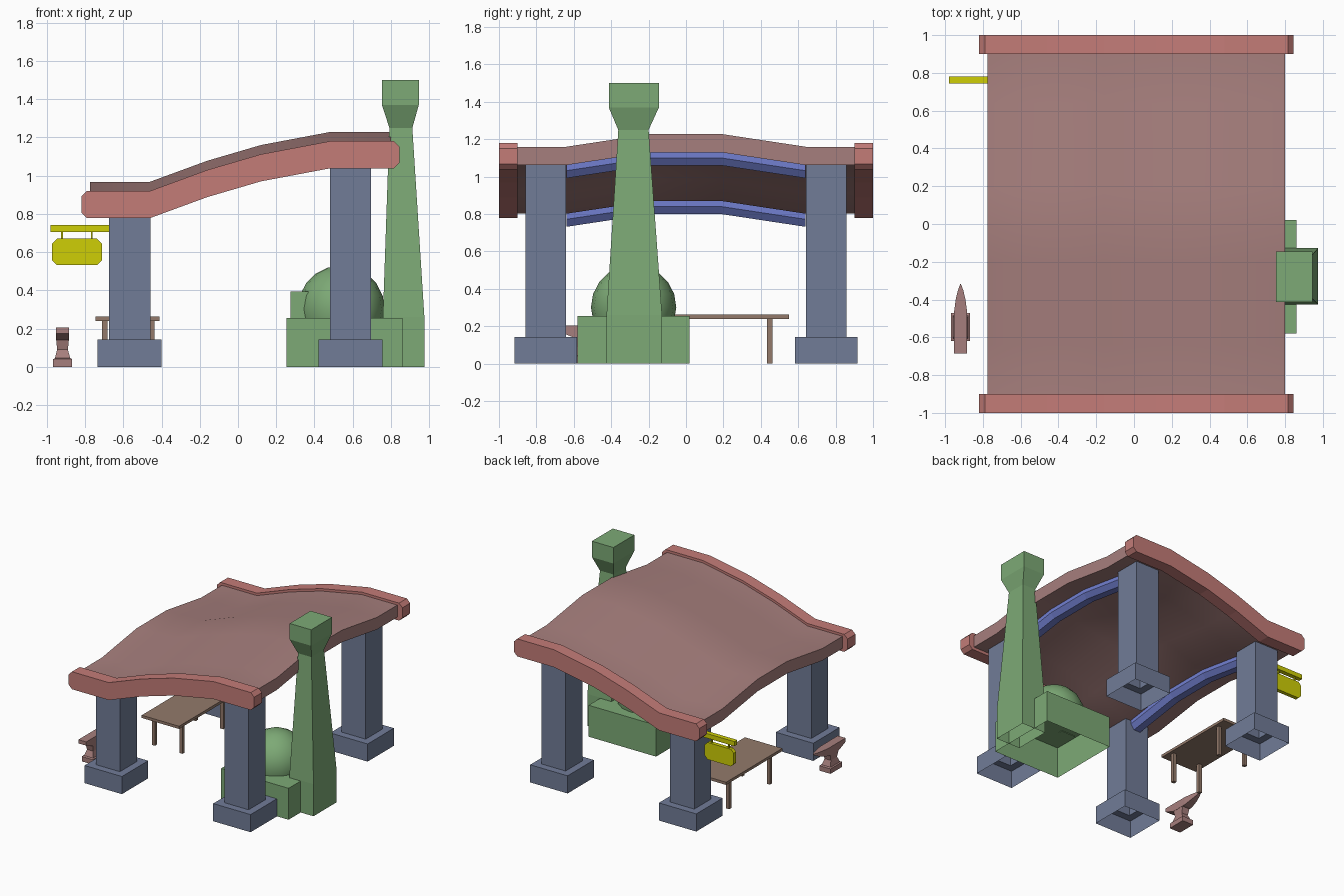
import bpy
import bmesh
import math

cube = bpy.data.objects.get("Cube")
if cube:
    bpy.data.objects.remove(cube, do_unlink=True)


def material(name, *rgb):
    m = bpy.data.materials.new(name)
    m.use_nodes = True
    col = [(c / 255) ** 2.2 for c in rgb] + [1]
    m.diffuse_color = col
    m.node_tree.nodes["Principled BSDF"].inputs["Base Color"].default_value = col
    return m


ROOF = material("dusty brown", 165, 126, 124)
TRIM = material("rose", 194, 123, 119)
STONE = material("slate", 112, 123, 150)
GREEN = material("green", 124, 168, 117)
BLUE = material("blue", 114, 127, 208)
YELLOW = material("yellow", 206, 206, 14)
WOOD = material("wood brown", 146, 121, 106)


def finish(name, bm, mat, smooth=False, fix=True):
    if fix:
        bmesh.ops.recalc_face_normals(bm, faces=bm.faces)
    mesh = bpy.data.meshes.new(name)
    bm.to_mesh(mesh)
    bm.free()
    ob = bpy.data.objects.new(name, mesh)
    bpy.context.scene.collection.objects.link(ob)
    mesh.materials.append(mat)
    if smooth:
        bpy.ops.object.select_all(action="DESELECT")
        ob.select_set(True)
        bpy.context.view_layer.objects.active = ob
        bpy.ops.object.shade_smooth_by_angle(angle=math.radians(35))
    return ob


def loft(name, rings, mat, smooth=False, bottom=True, top=True):
    """Skin a list of equal-length point rings."""
    bm = bmesh.new()
    vs = [[bm.verts.new(p) for p in ring] for ring in rings]
    n = len(vs[0])
    for a, b in zip(vs, vs[1:]):
        for i in range(n):
            j = (i + 1) % n
            bm.faces.new((a[i], a[j], b[j], b[i]))
    if bottom:
        bm.faces.new(vs[0][::-1])
    if top:
        bm.faces.new(vs[-1])
    return finish(name, bm, mat, smooth, fix=bottom and top)


def rect(x0, x1, y0, y1, z):
    return [(x0, y0, z), (x1, y0, z), (x1, y1, z), (x0, y1, z)]


def box(name, x0, x1, y0, y1, z0, z1, mat, bottom=True):
    return loft(name, [rect(x0, x1, y0, y1, z) for z in (z0, z1)], mat, bottom=bottom)


def square(cx, cy, r, z):
    return rect(cx - r, cx + r, cy - r, cy + r, z)


# Roof curve along x, and its crown along y
CURVE = [(-0.46, 0.92), (-0.16, 1.03), (0.12, 1.112), (0.48, 1.18)]
CROWN = [(-0.9, 0), (-0.64, 0), (-0.19, 0.068), (0.19, 0.068), (0.64, 0), (0.9, 0)]


def roof_ring(y, lift):
    line = [(-0.775, 0.92)] + CURVE + [(0.8, 1.18)]
    upper = [(x, y, z - 0.02 + lift) for x, z in line]
    return upper + [(x, y, z - 0.098) for x, y, z in reversed(upper)]


loft("roof", [roof_ring(y, lift) for y, lift in CROWN], ROOF, smooth=True)

# Gable trims with chamfered ends
H, C = 0.142, 0.03
top_line = [(-0.82 + C, 0.92)] + CURVE + [(0.845 - C, 1.18)]
outline = (top_line + [(0.845, 1.18 - C), (0.845, 1.18 - H + C)]
           + [(x, z - H) for x, z in reversed(top_line)]
           + [(-0.82, 0.92 - H + C), (-0.82, 0.92 - C)])
for label, y in (("front", -1), ("back", 0.9)):
    loft(label + "_gable_trim", [[(x, yy, z) for x, z in outline] for yy in (y, y + 0.1)], TRIM)

# Pillars on hollow footings, and the bowed beams between them
for side, cx, top in (("left", 0.588, 1.07), ("right", -0.567, 0.81)):
    for end, cy in (("front", -0.75), ("back", 0.75)):
        loft(f"{end}_{side}_pillar",
             [square(cx, cy, r, z) for r, z in
              ((0.168, 0), (0.168, 0.143), (0.108, 0.143), (0.108, top))],
             STONE, bottom=False)
    rings = []
    for y, lift in CROWN[1:-1]:
        z = top - 0.008 + lift
        rings.append([(cx + dx, y, z + dz) for dx, dz in
                      ((-0.06, 0), (-0.06, -0.03), (-0.03, -0.07),
                       (0.03, -0.07), (0.06, -0.03), (0.06, 0))])
    loft(side + "_beam", rings, BLUE)

# Forge: hearth, dome, mouth and chimney
box("hearth", 0.255, 0.86, -0.58, 0.02, 0, 0.255, GREEN, bottom=False)

bm = bmesh.new()
bmesh.ops.create_uvsphere(bm, u_segments=16, v_segments=10, radius=0.228)
bmesh.ops.translate(bm, verts=bm.verts, vec=(0.54, -0.28, 0.302))
bmesh.ops.bisect_plane(bm, geom=bm.verts[:] + bm.edges[:] + bm.faces[:],
                       plane_co=(0, 0, 0.255), plane_no=(0, 0, 1), clear_inner=True)
finish("forge_dome", bm, GREEN, smooth=True)

for label, y in (("front", -0.39), ("back", -0.2)):
    box(label + "_mouth_jamb", 0.275, 0.4, y, y + 0.03, 0.25, 0.365, GREEN)
box("mouth_lintel", 0.275, 0.4, -0.39, -0.17, 0.365, 0.395, GREEN)

loft("chimney", [rect(0.758, 0.975, -0.425, -0.128, 0),
                 rect(0.758, 0.975, -0.425, -0.128, 0.26),
                 rect(0.792, 0.912, -0.362, -0.2, 1.25),
                 rect(0.753, 0.946, -0.413, -0.145, 1.37),
                 rect(0.753, 0.946, -0.413, -0.145, 1.5)], GREEN, bottom=False)

# Table
box("table_top", -0.745, -0.41, -0.17, 0.55, 0.24, 0.262, WOOD)
for i, x in enumerate((-0.697, -0.45)):
    for j, y in enumerate((-0.075, 0.448)):
        box(f"table_leg_{i}{j}", x - 0.014, x + 0.014, y - 0.014, y + 0.014, 0, 0.24, WOOD)

# Anvil: stepped foot, then a body lofted from heel to horn
AX = -0.918
loft("anvil_foot", [rect(AX - w, AX + w, -0.545 - d, -0.545 + d, z) for w, d, z in
                    ((0.05, 0.075, 0), (0.05, 0.075, 0.04), (0.04, 0.06, 0.045),
                     (0.028, 0.04, 0.09), (0.034, 0.055, 0.15))], ROOF)
loft("anvil_body", [[(AX - w, y, z), (AX + w, y, z), (AX + w, y, 0.205), (AX - w, y, 0.205)]
                    for y, w, z in ((-0.685, 0.035, 0.175), (-0.6, 0.035, 0.14),
                                    (-0.47, 0.035, 0.14), (-0.4, 0.026, 0.16),
                                    (-0.35, 0.014, 0.18), (-0.318, 0.002, 0.198))], ROOF)

# Hanging sign
box("sign_bar", -0.98, -0.67, 0.743, 0.78, 0.705, 0.742, YELLOW)
for i, x in enumerate((-0.92, -0.765)):
    box(f"sign_hanger_{i}", x - 0.005, x + 0.005, 0.755, 0.768, 0.665, 0.71, YELLOW)
x0, x1, z0, z1, c = -0.972, -0.712, 0.532, 0.67, 0.025
board = [(x0 + c, z0), (x1 - c, z0), (x1, z0 + c), (x1, z1 - c),
         (x1 - c, z1), (x0 + c, z1), (x0, z1 - c), (x0, z0 + c)]
loft("sign_board", [[(x, y, z) for x, z in board] for y in (0.746, 0.777)], YELLOW)
